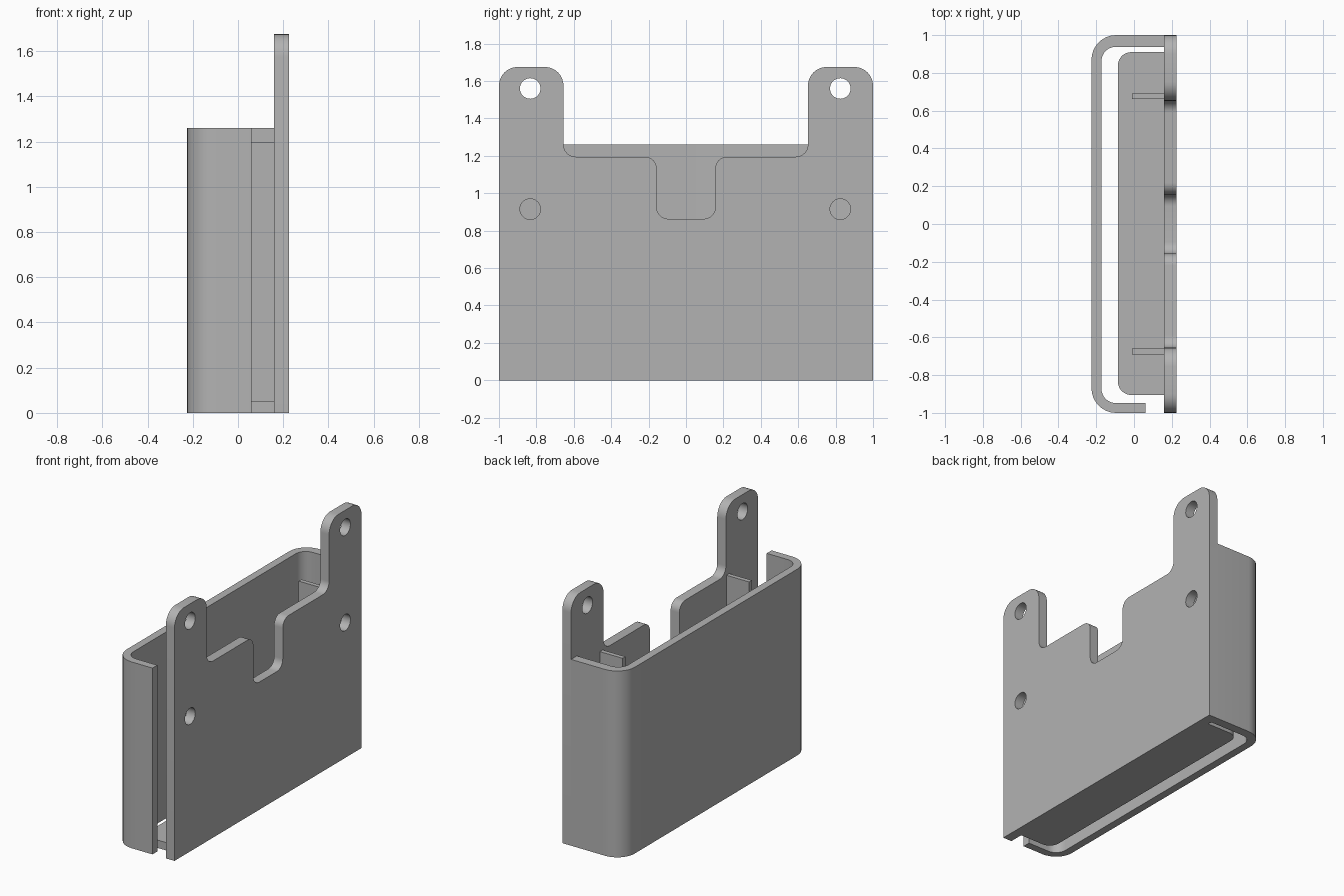
import bpy, bmesh, math
from mathutils import Matrix, Vector

if "Cube" in bpy.data.objects:
    bpy.data.objects.remove(bpy.data.objects["Cube"])

grey = bpy.data.materials.new("matte grey")
grey.diffuse_color = (0.45, 0.45, 0.45, 1)
grey.use_nodes = True
grey.node_tree.nodes["Principled BSDF"].inputs["Base Color"].default_value = grey.diffuse_color


def rounded(corners, steps=8):
    """Outline from (x, y, radius) corners, with arcs where radius > 0."""
    out, n = [], len(corners)
    for i, (x, y, r) in enumerate(corners):
        p = Vector((x, y))
        if r == 0:
            out.append(p)
            continue
        a = (Vector(corners[i - 1][:2]) - p).normalized()
        b = (Vector(corners[(i + 1) % n][:2]) - p).normalized()
        centre = p + (a + b) * r          # all corners are right angles
        for k in range(steps + 1):
            t = k / steps * math.pi / 2
            out.append(centre - b * r * math.cos(t) - a * r * math.sin(t))
    return out


def circle(x, y, r, n=32):
    return [Vector((x + r * math.cos(2 * math.pi * k / n),
                    y + r * math.sin(2 * math.pi * k / n))) for k in range(n)]


def extrude(name, outlines, low, high, matrix=Matrix.Identity(4)):
    """Filled 2D outlines (later ones are holes) extruded from low to high."""
    curve = bpy.data.curves.new(name, 'CURVE')
    curve.dimensions, curve.fill_mode = '2D', 'BOTH'
    curve.extrude = (high - low) / 2
    for pts in outlines:
        s = curve.splines.new('POLY')
        s.points.add(len(pts) - 1)
        for sp, p in zip(s.points, pts):
            sp.co = (p.x, p.y, 0, 1)
        s.use_cyclic_u = True
    ob = bpy.data.objects.new(name, curve)
    bpy.context.collection.objects.link(ob)
    bpy.ops.object.select_all(action='DESELECT')
    ob.select_set(True)
    bpy.context.view_layer.objects.active = ob
    bpy.ops.object.convert(target='MESH')
    ob = bpy.context.view_layer.objects.active
    me = ob.data
    me.transform(matrix @ Matrix.Translation((0, 0, (low + high) / 2)))
    bm = bmesh.new()
    bm.from_mesh(me)
    bmesh.ops.remove_doubles(bm, verts=bm.verts, dist=1e-5)
    bmesh.ops.recalc_face_normals(bm, faces=bm.faces)
    bm.to_mesh(me)
    bm.free()
    me.materials.clear()
    me.materials.append(grey)
    bpy.ops.object.shade_smooth_by_angle(angle=math.radians(30))
    return ob


# Mounting plate: drawn in y-z, thickness along x, with lugs, slot and holes
side = Matrix(((0, 0, 1, 0), (1, 0, 0, 0), (0, 1, 0, 0), (0, 0, 0, 1)))
plate = rounded([(-1, 0, 0), (1, 0, 0), (1, 1.675, .1), (.652, 1.675, .1),
                 (.652, 1.195, .065), (.157, 1.195, .062), (.157, .863, .062),
                 (-.157, .863, .062), (-.157, 1.195, .062),
                 (-.655, 1.195, .065), (-.655, 1.675, .1), (-1, 1.675, .1)])
holes = [circle(y, z, .055) for y in (-.833, .825) for z in (.915, 1.56)]
extrude("mounting_plate", [plate] + holes, .16, .225, side)

# Wrap-around shell wall, open on one side
shell = rounded([(.16, 1, 0), (-.225, 1, .13), (-.225, -1, .13), (.06, -1, 0),
                 (.06, -.948, 0), (-.172, -.948, .075), (-.172, .938, .075), (.16, .938, 0)])
extrude("shell_wall", [shell], 0, 1.26)

# Floor shelf, separated from the shell by a gap
floor = rounded([(.16, .91, 0), (-.085, .91, .07), (-.085, -.905, .07), (.16, -.905, 0)])
extrude("floor_shelf", [floor], 0, .053)

# Upright ribs on the inside of the plate
for label, y in (("left", -.675), ("right", .677)):
    rib = rounded([(-.01, y - .015, 0), (.16, y - .015, 0), (.16, y + .015, 0), (-.01, y + .015, 0)])
    extrude(label + "_rib", [rib], .053, 1.195)
